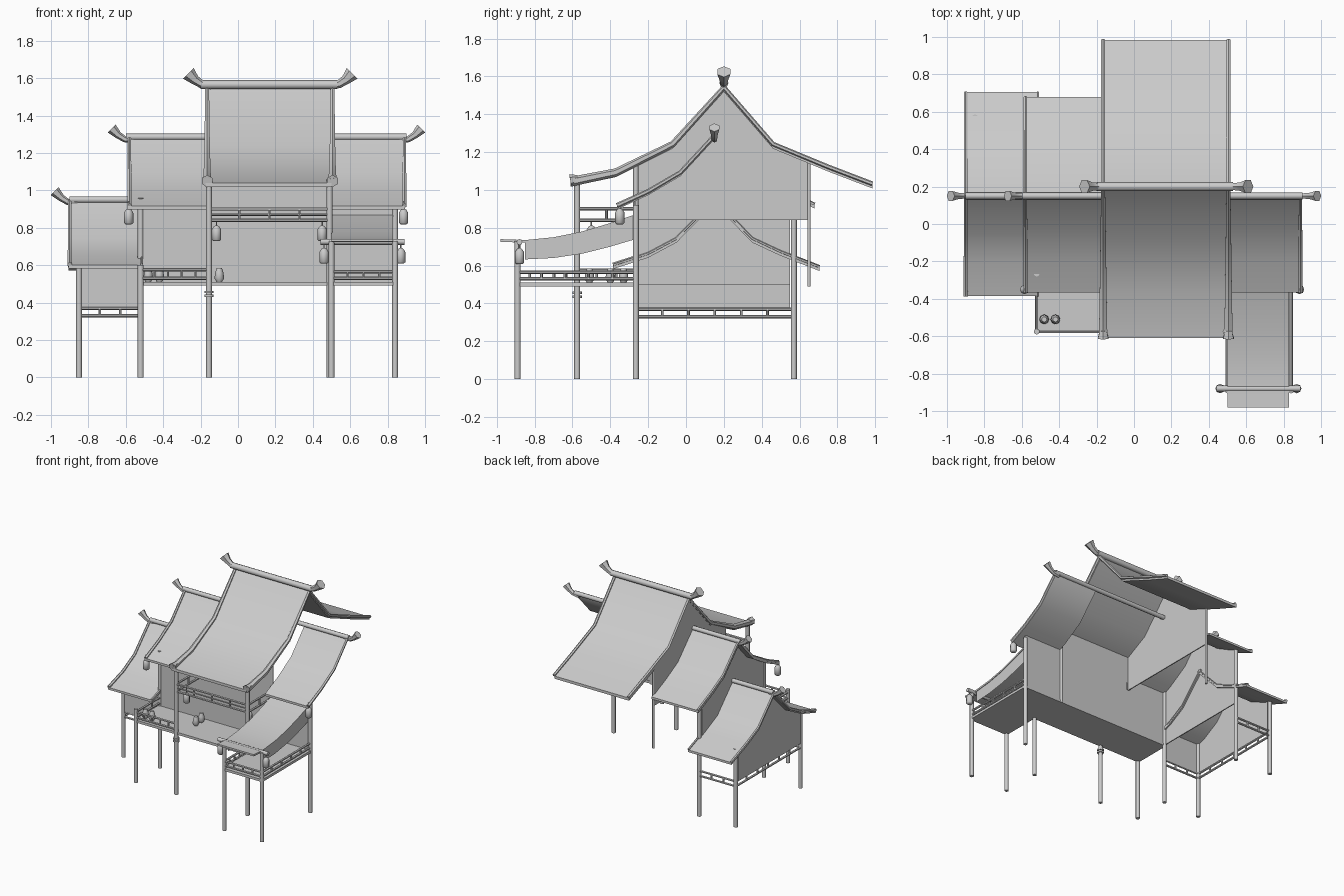
import bpy, bmesh, math
from mathutils import Vector

cube = bpy.data.objects.get("Cube")
if cube:
    bpy.data.objects.remove(cube, do_unlink=True)

GREY = (0.6, 0.6, 0.6, 1)
grey = bpy.data.materials.new("plain_grey")
grey.use_nodes = True
grey.diffuse_color = GREY
grey.node_tree.nodes["Principled BSDF"].inputs["Base Color"].default_value = GREY


def add(name, bm):
    mesh = bpy.data.meshes.new(name)
    bm.to_mesh(mesh)
    bm.free()
    mesh.materials.append(grey)
    for p in mesh.polygons:
        p.use_smooth = True
    mesh.set_sharp_from_angle(angle=math.radians(48))
    ob = bpy.data.objects.new(name, mesh)
    bpy.context.collection.objects.link(ob)


def box(name, lo, hi):
    bm = bmesh.new()
    bmesh.ops.create_cube(bm, size=1)
    lo, hi = Vector(lo), Vector(hi)
    for v in bm.verts:
        v.co = (lo + hi) / 2 + v.co * (hi - lo)
    add(name, bm)


def tube(name, pts, radii, sides=8):
    """Round bar through points, with one radius or one per point."""
    pts = [Vector(p) for p in pts]
    if not isinstance(radii, (list, tuple)):
        radii = [radii] * len(pts)
    elif len(radii) == 1:
        radii = list(radii) * len(pts)
    bm = bmesh.new()
    rings = []
    for i, (p, r) in enumerate(zip(pts, radii)):
        d = (pts[min(i + 1, len(pts) - 1)] - pts[max(i - 1, 0)]).normalized()
        q = d.to_track_quat('Z', 'Y').to_matrix()
        circle = bmesh.ops.create_circle(bm, segments=sides, radius=r)["verts"]
        for v in circle:
            v.co = p + q @ v.co
        rings.append(circle)
    for a, b in zip(rings, rings[1:]):
        for i in range(sides):
            j = (i + 1) % sides
            bm.faces.new((a[i], a[j], b[j], b[i]))
    bm.faces.new(rings[0][::-1])
    bm.faces.new(rings[-1])
    bmesh.ops.recalc_face_normals(bm, faces=bm.faces)
    add(name, bm)


def roof(name, x0, x1, profile, thick=0.018):
    """Sheet swept along x from a (y, z) profile."""
    bm = bmesh.new()
    rows = [[bm.verts.new((x, y, z - d)) for x, d in
             ((x0, 0), (x1, 0), (x1, thick), (x0, thick))] for y, z in profile]
    for a, b in zip(rows, rows[1:]):
        for i in range(4):
            j = (i + 1) % 4
            bm.faces.new((a[i], a[j], b[j], b[i]))
    bm.faces.new(rows[0])
    bm.faces.new(rows[-1][::-1])
    bmesh.ops.recalc_face_normals(bm, faces=bm.faces)
    add(name, bm)


def height(profile, y):
    for (ya, za), (yb, zb) in zip(profile, profile[1:]):
        if ya <= y <= yb:
            return za + (zb - za) * (y - ya) / (yb - ya)


def gable(name, x, profile, y0, y1, bottom):
    """Thin wall from a level bottom up to the roof profile."""
    top = [(y0, height(profile, y0))] + [p for p in profile if y0 < p[0] < y1]
    top += [(y1, height(profile, y1))]
    bm = bmesh.new()
    f = bm.faces.new([bm.verts.new((x, y, z)) for y, z in
                      [(y0, bottom)] + [(y, z - 0.01) for y, z in top] + [(y1, bottom)]])
    for v in bmesh.ops.extrude_face_region(bm, geom=[f])["geom"]:
        if isinstance(v, bmesh.types.BMVert):
            v.co.x += 0.008
    bmesh.ops.recalc_face_normals(bm, faces=bm.faces)
    add(name, bm)


def rim(name, x, pts, r0, r1):
    """Edge bar running down one slope, from radius r0 at the ridge to r1."""
    n = len(pts) - 1
    tube(name, [(x, y, z + 0.003) for y, z in pts],
         [r0 + (r1 - r0) * i / n for i in range(n + 1)], 6)


def horn(name, x, y, z, s, size):
    steps = ((-0.03, 0, 0.5), (0.02, 0.008, 0.55), (0.055, 0.03, 0.65), (0.09, 0.065, 1))
    tube(name, [(x + s * a, y, z + b) for a, b, _ in steps],
         [size * c for _, _, c in steps], 6)


def rail(name, a, b, z_low, z_high, count, r=0.009):
    """Two bars and short balusters between a and b (x, y)."""
    a, b = Vector(a), Vector(b)
    for z in (z_low, z_high):
        tube(f"{name}_bar", [(*a, z), (*b, z)], r, 6)
    for i in range(count + 1):
        p = a.lerp(b, i / count)
        tube(f"{name}_baluster", [(*p, z_low), (*p, z_high)], r * 0.8, 6)


def lantern(name, x, y, z):
    tube(name, [(x, y, z + d) for d in (-0.042, -0.034, 0.02, 0.036, 0.042)],
         [0.016, 0.025, 0.025, 0.015, 0.006])
    tube(name + "_cord", [(x, y, z + 0.04), (x, y, z + 0.08)], 0.004, 5)


# Roof profiles (y, z): front slope from ridge to eave, then back slope
main_front = [(0.2, 1.54), (-0.07, 1.24), (-0.37, 1.09), (-0.61, 1.04)]
main_back = [(0.2, 1.54), (0.46, 1.24), (0.75, 1.12), (0.985, 1.03)]
mid_front = [(0.15, 1.285), (-0.03, 1.09), (-0.2, 0.99), (-0.365, 0.915)]
mid_back = [(0.15, 1.285), (0.35, 1.08), (0.5, 1.0), (0.68, 0.92)]
low_front = [(0.15, 0.945), (-0.05, 0.74), (-0.2, 0.66), (-0.385, 0.6)]
low_back = [(0.15, 0.945), (0.35, 0.74), (0.5, 0.67), (0.705, 0.59)]
porch = [(-0.98, 0.74), (-0.85, 0.735), (-0.7, 0.75), (-0.55, 0.78), (-0.4, 0.825), (-0.27, 0.87)]
main = main_front[::-1] + main_back[1:]
middle = mid_front[::-1] + mid_back[1:]
low = low_front[::-1] + low_back[1:]

# Roof sheets
roof("main_roof", -0.175, 0.5, main, 0.022)
roof("middle_roof", -0.59, -0.165, middle)
roof("middle_roof_left_wing", 0.5, 0.89, mid_front[::-1])
roof("low_roof", -0.905, -0.51, low)
roof("porch_roof", 0.5, 0.83, porch, 0.014)

# Roof edge bars, ridges and horns
for x in (-0.165, 0.505):
    rim("main_front_rim", x, main_front, 0.012, 0.026)
    rim("main_back_rim", x, main_back, 0.012, 0.012)
    tube("main_eave_finial", [(x, -0.57, 1.06), (x, -0.61, 1.05)], [0.02, 0.033], 6)
rim("middle_front_rim", -0.58, mid_front, 0.01, 0.013)
rim("middle_back_rim", -0.58, mid_back, 0.01, 0.01)
rim("wing_rim", 0.89, mid_front, 0.01, 0.013)
rim("low_front_rim", -0.9, low_front, 0.01, 0.013)
rim("low_back_rim", -0.9, low_back, 0.01, 0.01)
for slope in (low_front, low_back):
    rim("low_inner_rim", -0.515, slope, 0.008, 0.008)
tube("main_ridge", [(-0.2, 0.2, 1.565), (0.53, 0.2, 1.565)], 0.024)
tube("middle_ridge", [(-0.6, 0.15, 1.285), (0.9, 0.15, 1.285)], 0.018)
tube("low_ridge", [(-0.9, 0.15, 0.95), (-0.51, 0.15, 0.95)], 0.018)
horn("main_horn_right", -0.175, 0.2, 1.56, -1, 0.04)
horn("main_horn_left", 0.52, 0.2, 1.56, 1, 0.04)
horn("middle_horn_right", -0.585, 0.15, 1.265, -1, 0.03)
horn("middle_horn_left", 0.89, 0.15, 1.265, 1, 0.03)
horn("low_horn", -0.89, 0.15, 0.93, -1, 0.03)

# Walls, open at the back and the left end
gable("main_gable", -0.172, main, -0.27, 0.65, 0.84)
gable("middle_gable", -0.53, middle, -0.27, 0.55, 0.5)
gable("low_gable", -0.86, low, -0.27, 0.55, 0.37)
for name, x0, x1, z0, z1 in (("main", -0.165, 0.5, 0.5, 1.13), ("middle", -0.525, -0.165, 0.5, 0.945),
                             ("wing", 0.5, 0.84, 0.5, 0.945), ("low", -0.855, -0.525, 0.37, 0.63)):
    box(name + "_front_wall", (x0, -0.272, z0), (x1, -0.264, z1))

# Decks
box("main_deck", (-0.53, -0.58, 0.49), (0.5, -0.26, 0.51))
box("porch_deck", (0.49, -0.9, 0.49), (0.85, -0.26, 0.51))

# Posts standing on the ground
for x, y, top in ((-0.155, -0.575, 1.06), (0.49, -0.575, 1.06), (-0.52, -0.575, 0.6),
                  (-0.52, -0.265, 0.96), (-0.85, -0.265, 0.63), (0.84, -0.265, 0.92),
                  (0.5, -0.89, 0.73), (0.84, -0.89, 0.73),
                  (-0.85, 0.57, 0.64), (-0.52, 0.57, 0.95)):
    tube("post", [(x, y, 0), (x, y, top)], 0.016)
tube("wall_post", [(0.49, -0.265, 0.49), (0.49, -0.265, 1.13)], 0.014)
tube("back_hanging_post", [(-0.16, 0.65, 0.49), (-0.16, 0.65, 1.14)], 0.009)

# Railings
rail("balcony_front", (-0.155, -0.575), (0.49, -0.575), 0.84, 0.9, 4)
for x in (-0.155, 0.49):
    rail("balcony_side", (x, -0.575), (x, -0.265), 0.84, 0.9, 2)
tube("balcony_beam", [(-0.155, -0.575, 0.87), (0.49, -0.575, 0.87)], 0.006, 6)
rail("deck_front", (-0.52, -0.575), (-0.155, -0.575), 0.53, 0.575, 5)
rail("deck_side", (-0.52, -0.575), (-0.52, -0.265), 0.53, 0.575, 3)
rail("porch_front", (0.5, -0.89), (0.84, -0.89), 0.53, 0.565, 4)
for x, y in ((0.5, -0.57), (0.84, -0.265)):
    rail("porch_side", (x, -0.89), (x, y), 0.53, 0.565, 5)
rail("low_front", (-0.85, -0.265), (-0.52, -0.265), 0.33, 0.37, 3)
rail("low_side", (-0.85, -0.265), (-0.85, 0.57), 0.33, 0.37, 6)
rail("low_back", (-0.85, 0.57), (-0.52, 0.57), 0.33, 0.37, 3)

# Porch crossbar and side cloths
tube("porch_crossbar", [(0.44, -0.88, 0.725), (0.89, -0.88, 0.725)], 0.016)
for x in (0.505, 0.825):
    bm = bmesh.new()
    rows = [[bm.verts.new((x, y, z - drop)) for drop in (0.01, 0.1 + 0.05 * (y + 0.89))]
            for y, z in porch[1:]]
    for a, b in zip(rows, rows[1:]):
        bm.faces.new((a[0], a[1], b[1], b[0]))
    add("porch_side_cloth", bm)

# Lanterns
for x, y, z in ((-0.115, -0.5, 0.77), (0.45, -0.5, 0.77), (-0.585, -0.35, 0.86),
                (0.885, -0.35, 0.86), (0.46, -0.88, 0.65), (0.87, -0.88, 0.65)):
    lantern("lantern", x, y, z)

# Jars on the deck and bands on the post
for x, y in ((-0.48, -0.51), (-0.42, -0.51), (-0.1, -0.4), (-0.1, -0.33)):
    tube("jar", [(x, y, 0.51), (x, y, 0.53), (x, y, 0.56), (x, y, 0.585)],
         [0.014, 0.026, 0.022, 0.014])
for z in (0.43, 0.45):
    tube("post_band", [(-0.155, -0.575, z), (-0.155, -0.575, z + 0.012)], 0.025)
